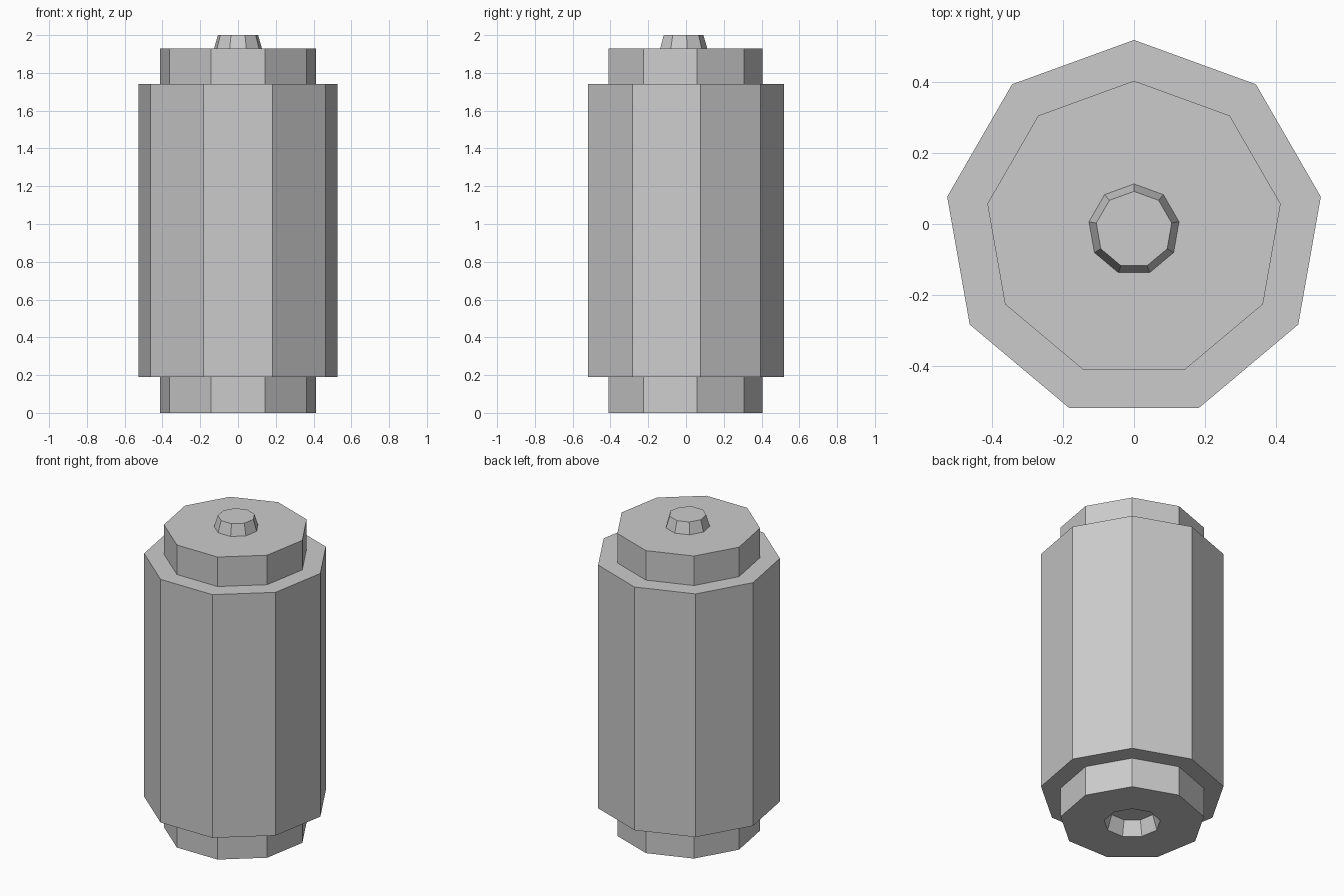
import bpy, bmesh
from math import sin, cos, pi

if "Cube" in bpy.data.objects:
    bpy.data.objects.remove(bpy.data.objects["Cube"])

SIDES = 9
CY = -0.016  # nonagon axis, so the bounding box is centred on y = 0


def lathe(name, profile, cap_start=False, cap_end=False):
    """Nine-sided turned part; profile is (radius, z), running upward on the outside."""
    bm = bmesh.new()
    rings = []
    for r, z in profile:
        rings.append([bm.verts.new((r * cos(pi / 2 + 2 * pi * i / SIDES),
                                    r * sin(pi / 2 + 2 * pi * i / SIDES), z))
                      for i in range(SIDES)])
    for a, b in zip(rings, rings[1:]):
        for i in range(SIDES):
            j = (i + 1) % SIDES
            bm.faces.new((a[i], a[j], b[j], b[i]))
    if cap_start:
        bm.faces.new(rings[0][::-1])
    if cap_end:
        bm.faces.new(rings[-1])
    mesh = bpy.data.meshes.new(name)
    bm.to_mesh(mesh)
    bm.free()
    obj = bpy.data.objects.new(name, mesh)
    obj.location.y = CY
    bpy.context.collection.objects.link(obj)
    return obj


BODY_R, CAP_R, KNOB_R = 0.535, 0.42, 0.129
Z_LOW, Z_HIGH, Z_CAP = 0.19, 1.74, 1.928

# Lower collar with the tapered socket underneath
lathe("bottom_collar", [(0.137, 0.095), (0.164, 0), (CAP_R, 0), (CAP_R, Z_LOW)],
      cap_start=True)
# Main barrel with its shoulders
lathe("barrel", [(CAP_R, Z_LOW), (BODY_R, Z_LOW), (BODY_R, Z_HIGH), (CAP_R, Z_HIGH)])
# Upper collar
lathe("top_collar", [(CAP_R, Z_HIGH), (CAP_R, Z_CAP), (KNOB_R, Z_CAP)])
# Tapered peg on top
lathe("top_peg", [(KNOB_R, Z_CAP), (0.108, 2.0)], cap_end=True)
